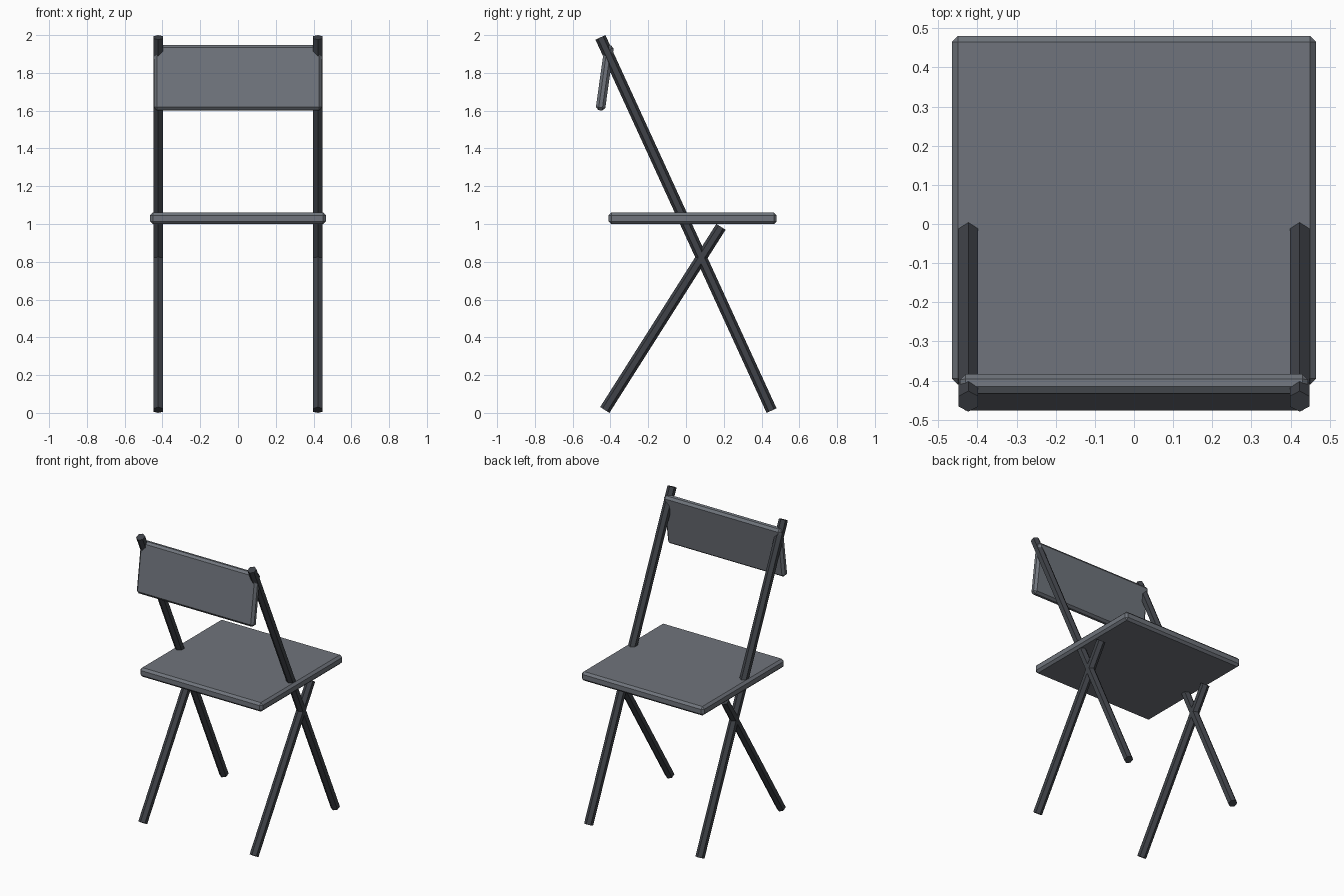
import bpy, math

if "Cube" in bpy.data.objects:
    bpy.data.objects.remove(bpy.data.objects["Cube"])


def material(name, color):
    m = bpy.data.materials.new(name)
    m.diffuse_color = (*color, 1)
    m.use_nodes = True
    m.node_tree.nodes["Principled BSDF"].inputs["Base Color"].default_value = m.diffuse_color
    return m


frame_mat = material("dark_frame", (0.05, 0.055, 0.065))
panel_mat = material("slate_panel", (0.16, 0.175, 0.20))


def panel(name, size, loc, tilt=0.0, bevel=0.015):
    """Flat board with a single chamfer on every edge."""
    bpy.ops.mesh.primitive_cube_add(size=1, location=loc)
    ob = bpy.context.object
    ob.name = name
    ob.scale = size
    bpy.ops.object.transform_apply(location=False, rotation=False, scale=True)
    ob.rotation_euler.x = math.radians(tilt)
    mod = ob.modifiers.new("chamfer", "BEVEL")
    mod.width = bevel
    mod.segments = 1
    ob.data.materials.append(panel_mat)


def bar(name, x, a, b, radius=0.029):
    """Six-sided rod in the y-z plane from point a to point b."""
    dy, dz = b[0] - a[0], b[1] - a[1]
    bpy.ops.mesh.primitive_cylinder_add(
        vertices=6, radius=radius, depth=math.hypot(dy, dz),
        location=(x, (a[0] + b[0]) / 2, (a[1] + b[1]) / 2),
        rotation=(math.atan2(-dy, dz), 0, 0))
    ob = bpy.context.object
    ob.name = name
    ob.data.materials.append(frame_mat)


# Crossed legs on each side: long ones carry the backrest
for side, x in (("left", -0.423), ("right", 0.423)):
    bar("long_leg_" + side, x, (0.453, 0.012), (-0.453, 1.988))
    bar("short_leg_" + side, x, (-0.43, 0.0155), (0.185, 0.985))

# Seat board and tilted backrest
panel("seat", (0.93, 0.89, 0.062), (0, 0.035, 1.03))
panel("backrest", (0.89, 0.05, 0.348), (0, -0.43, 1.774), tilt=-8)
